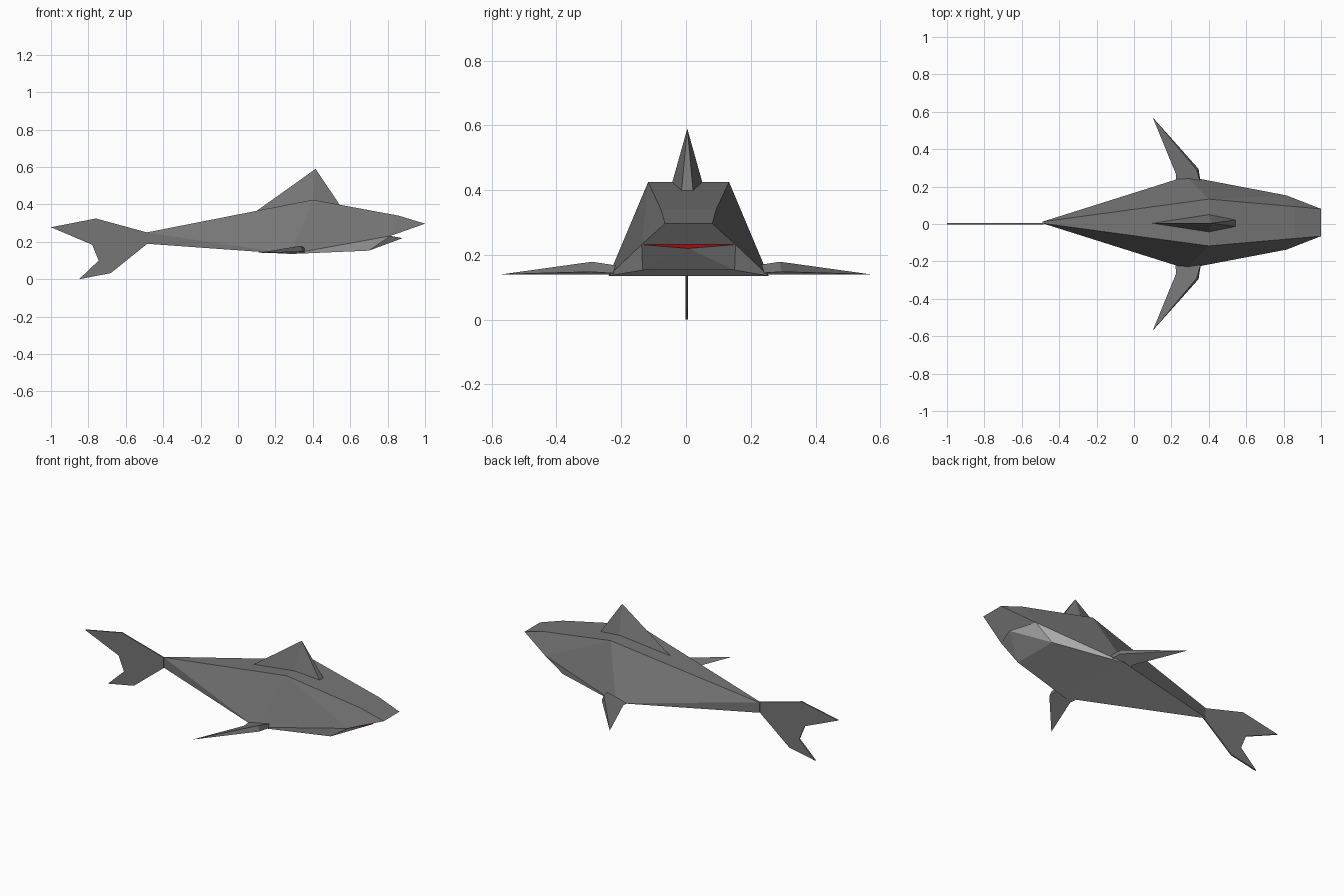
import bpy
import bmesh

cube = bpy.data.objects.get("Cube")
if cube:
    bpy.data.objects.remove(cube, do_unlink=True)


def material(name, rgb):
    m = bpy.data.materials.new(name)
    m.use_nodes = True
    m.diffuse_color = (*rgb, 1)
    m.node_tree.nodes["Principled BSDF"].inputs["Base Color"].default_value = (*rgb, 1)
    return m


PALETTE = [material("dark_grey", (0.18, 0.18, 0.18)),
           material("pale_grey", (0.6, 0.6, 0.6)),
           material("mouth_red", (0.6, 0.005, 0.005))]
DARK, PALE, RED = range(3)


def build(name, points, faces, shift=0.0):
    """points: name -> position; faces: (colour, point names)."""
    bm = bmesh.new()
    verts = {k: bm.verts.new((x, y + shift, z)) for k, (x, y, z) in points.items()}
    for colour, names in faces:
        bm.faces.new([verts[n] for n in names]).material_index = colour
    bmesh.ops.recalc_face_normals(bm, faces=bm.faces)
    mesh = bpy.data.meshes.new(name)
    bm.to_mesh(mesh)
    bm.free()
    for m in PALETTE:
        mesh.materials.append(m)
    ob = bpy.data.objects.new(name, mesh)
    bpy.context.collection.objects.link(ob)
    return ob


def both_sides(half):
    return {k + s: (x, y * sign, z) for k, (x, y, z) in half.items()
            for s, sign in (("+", 1), ("-", -1))}


# Body: mirrored outline points
points = both_sides({
    "tail_top": (-0.49, 0.004, 0.25),
    "tail_low": (-0.49, 0.004, 0.19),
    "back": (0.4, 0.125, 0.425),
    "brow": (0.86, 0.085, 0.34),
    "nose": (1.0, 0.073, 0.297),
    "corner": (0.815, 0.145, 0.232),
    "jaw": (0.7, 0.142, 0.153),
    "belly": (0.28, 0.247, 0.135),
})
points["chin"] = (0.88, 0, 0.22)

flanks = [(DARK, "tail_top tail_low belly"), (DARK, "tail_top belly back"),
          (DARK, "back belly corner"), (DARK, "back corner brow"),
          (DARK, "brow corner nose"), (PALE, "belly jaw corner")]
bands = [(DARK, "tail_top back"), (DARK, "back brow"), (DARK, "brow nose"),
         (PALE, "nose corner"), (PALE, "jaw belly"), (PALE, "belly tail_low"),
         (DARK, "tail_low tail_top")]
faces = [(c, [n + s for n in names.split()]) for c, names in flanks for s in "+-"]
for c, names in bands:
    a, b = names.split()
    faces.append((c, [a + "+", b + "+", b + "-", a + "-"]))

# Lower jaw and mouth floor
faces += [(PALE, ["chin", "corner" + s, "jaw" + s]) for s in "+-"]
faces += [(PALE, ["chin", "jaw+", "jaw-"]), (RED, ["chin", "corner+", "corner-"])]
build("body", points, faces, shift=0.008)

# Dorsal fin
points = both_sides({"wide": (0.4, 0.047, 0.422), "front": (0.545, 0.018, 0.396)})
points.update(rear=(0.1, 0, 0.366), apex=(0.415, 0, 0.59))
faces = [(DARK, ["apex", a + s, b]) for s in "+-"
         for a, b in (("wide", "rear"), ("wide", "front" + s))]
faces += [(DARK, ["apex", "front+", "front-"]),
          (DARK, ["rear", "wide+", "front+", "front-", "wide-"])]
build("dorsal_fin", points, faces, shift=0.004)

# Pectoral fins: triangular section running out to a point
for side, sign in (("left", 1), ("right", -1)):
    half = {
        "root_rear": (0.22, 0.2, 0.14), "root_top": (0.36, 0.2, 0.165),
        "root_low": (0.36, 0.2, 0.142),
        "mid_rear": (0.225, 0.265, 0.139), "mid_top": (0.335, 0.29, 0.179),
        "mid_low": (0.345, 0.295, 0.148), "tip": (0.1, 0.57, 0.14),
    }
    points = {k: (x, y * sign, z) for k, (x, y, z) in half.items()}
    faces = [(DARK, ["root_rear", "root_top", "root_low"])]
    for a, b, c in (("rear", "top", DARK), ("top", "low", DARK), ("low", "rear", PALE)):
        faces.append((c, ["root_" + a, "root_" + b, "mid_" + b, "mid_" + a]))
        faces.append((c, ["mid_" + a, "mid_" + b, "tip"]))
    build("pectoral_fin_" + side, points, faces)

# Tail fin: thin plate from a side outline
outline = [(-0.485, 0.25), (-0.76, 0.325), (-1.0, 0.278), (-0.78, 0.185),
           (-0.745, 0.1), (-0.85, 0), (-0.68, 0.033), (-0.485, 0.19)]
count = len(outline)
points = both_sides({str(i): (x, 0.004, z) for i, (x, z) in enumerate(outline)})
faces = [(DARK, [f"{i}{s}" for i in range(count)]) for s in "+-"]
for i in range(count):
    j = (i + 1) % count
    faces.append((DARK, [f"{i}+", f"{j}+", f"{j}-", f"{i}-"]))
build("tail_fin", points, faces, shift=0.002)
